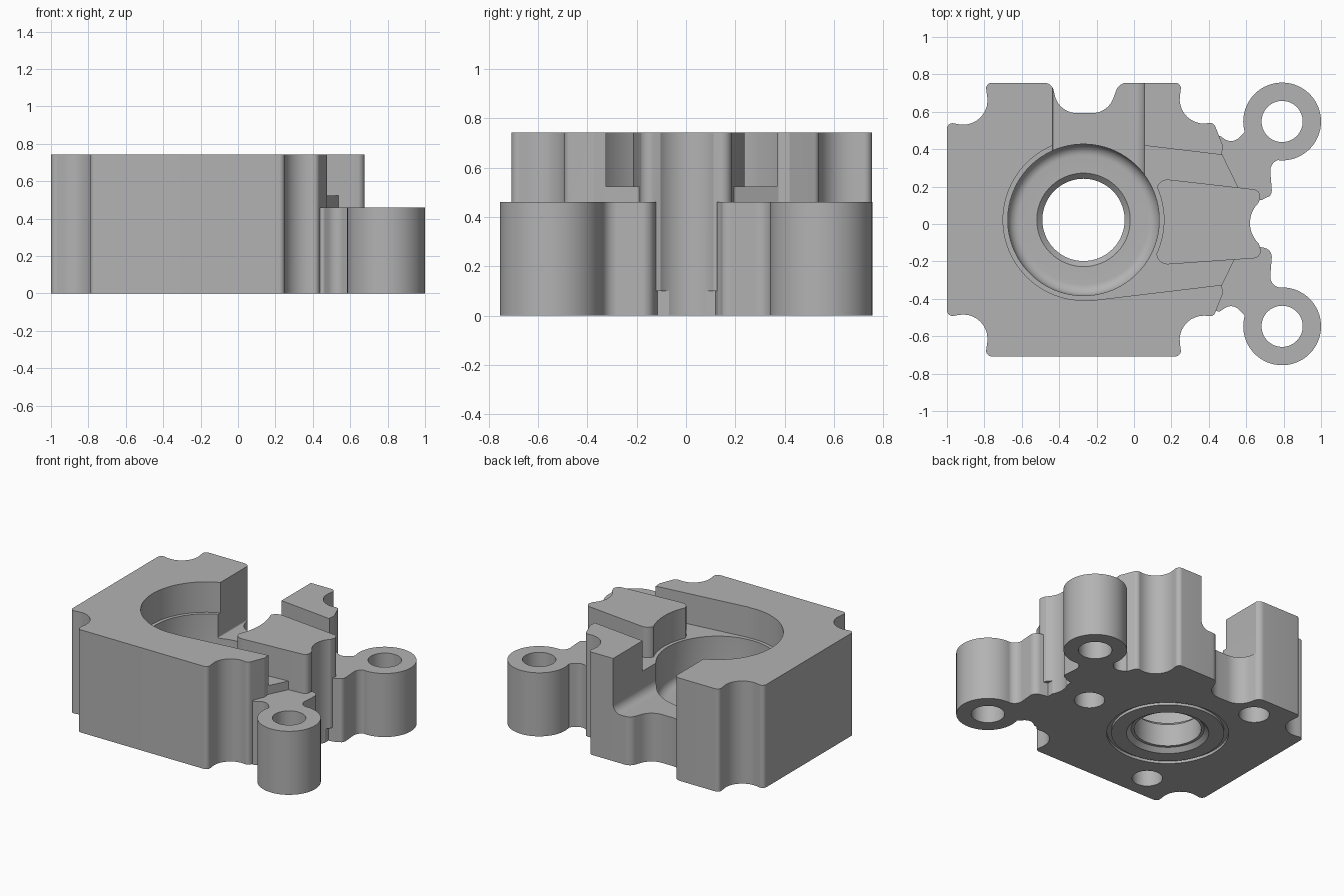
import bpy, bmesh
from math import radians, cos, sin, pi
from mathutils import Vector, Matrix

cube = bpy.data.objects.get("Cube")
if cube:
    bpy.data.objects.remove(cube, do_unlink=True)

grey = bpy.data.materials.new("machined grey")
grey.use_nodes = True
grey.diffuse_color = (0.45, 0.45, 0.45, 1)
grey.node_tree.nodes["Principled BSDF"].inputs["Base Color"].default_value = grey.diffuse_color

TOP, LUG_TOP, CHANNEL = 0.743, 0.46, 0.523
BORE = Vector((-0.27, 0.022))


def rounded(points, steps=10):
    """Round the corners of a closed outline; each point is (x, y[, radius])."""
    out, n = [], len(points)
    for i, p in enumerate(points):
        c = Vector(p[:2])
        if len(p) < 3:
            out.append(c)
            continue
        a = (Vector(points[i - 1][:2]) - c).normalized()
        b = (Vector(points[(i + 1) % n][:2]) - c).normalized()
        half = a.angle(b) / 2
        mid = c + (a + b).normalized() * (p[2] / sin(half))
        start = c + a * (p[2] / sin(half) * cos(half)) - mid
        end = c + b * (p[2] / sin(half) * cos(half)) - mid
        sweep = start.angle_signed(end)
        out += [mid + Matrix.Rotation(-sweep * k / steps, 2) @ start for k in range(steps + 1)]
    return out


def mirrored(half, axis_y):
    """Complete an outline by reflecting it across a line of constant y."""
    return half + [(p[0], 2 * axis_y - p[1], *p[2:]) for p in reversed(half)]


def finish(name, bm):
    bmesh.ops.recalc_face_normals(bm, faces=bm.faces)
    mesh = bpy.data.meshes.new(name)
    bm.to_mesh(mesh)
    bm.free()
    mesh.materials.append(grey)
    obj = bpy.data.objects.new(name, mesh)
    bpy.context.collection.objects.link(obj)
    return obj


def prism(name, outline, z0, z1):
    bm = bmesh.new()
    face = bm.faces.new([bm.verts.new((p[0], p[1], z0)) for p in outline])
    top = bmesh.ops.extrude_face_region(bm, geom=[face])["geom"]
    bmesh.ops.translate(bm, vec=(0, 0, z1 - z0), verts=[v for v in top if isinstance(v, bmesh.types.BMVert)])
    return finish(name, bm)


def lathe(name, profile, centre, steps=96):
    """Revolve a closed (radius, z) profile about a vertical axis."""
    bm = bmesh.new()
    verts = [bm.verts.new((r, 0, z)) for r, z in profile]
    edges = [bm.edges.new((verts[i - 1], verts[i])) for i in range(len(verts))]
    bmesh.ops.spin(bm, geom=verts + edges, axis=(0, 0, 1), cent=(0, 0, 0),
                   angle=2 * pi, steps=steps, use_duplicate=False)
    bmesh.ops.remove_doubles(bm, verts=bm.verts, dist=1e-5)
    bmesh.ops.dissolve_degenerate(bm, edges=bm.edges, dist=1e-6)
    bmesh.ops.translate(bm, vec=(centre[0], centre[1], 0), verts=bm.verts)
    return finish(name, bm)


def disc(name, centre, r, z0, z1, n=64):
    ring = [(centre[0] + r * cos(2 * pi * i / n), centre[1] + r * sin(2 * pi * i / n)) for i in range(n)]
    return prism(name, ring, z0, z1)


def combine(target, other, operation):
    mod = target.modifiers.new(operation, "BOOLEAN")
    mod.operation, mod.object, mod.solver = operation, other, "EXACT"
    bpy.context.view_layer.objects.active = target
    bpy.ops.object.modifier_apply(modifier=mod.name)
    bpy.data.objects.remove(other, do_unlink=True)


# Main block: scalloped corners and a scalloped back edge
side = [(-1, 0.545, 0.03), (-0.76, 0.50, 0.13), (-0.795, 0.755, 0.03)]
back_scallop = [(-0.44, 0.755, 0.05), (-0.40, 0.593, 0.12), (-0.14, 0.593, 0.12), (-0.08, 0.755, 0.06)]
right = [(0.255, 0.755, 0.03), (0.22, 0.50, 0.13), (0.425, 0.545, 0.03), (0.475, 0.42),
         (0.47, 0.375), (0.56, 0.19)]
front = mirrored(side + right, 0.0235)[len(side + right):]
body = prism("housing", rounded(side + back_scallop + right + front), 0, TOP)

# Flared channel opening to the right of the pocket
combine(body, prism("flare_cutter", mirrored([(-0.22, 0.452), (0.9, 0.318)], 0.022), CHANNEL, 1), "DIFFERENCE")

# Central island
island = [(0.12, 0.245, 0.06), (0.69, 0.18, 0.04), (0.66, 0.1),
          (0.66, -0.08), (0.69, -0.18, 0.04), (0.12, -0.22, 0.06)]
combine(body, prism("island", rounded(island), 0.1, TOP), "UNION")

# Lug plate and the two lugs
plate = [(0.40, 0.45), (0.455, 0.475, 0.02), (0.525, 0.425, 0.06), (0.60, 0.50), (0.79, 0.55), (0.84, 0.36),
         (0.725, 0.33, 0.06), (0.74, 0.14, 0.05), (0.64, 0.12)]
combine(body, prism("lug_plate", rounded(mirrored(plate, 0.002)), 0, LUG_TOP), "UNION")
lugs = [(0.792, 0.548), (0.792, -0.547)]
for spot in lugs:
    combine(body, disc("lug", spot, 0.208, 0, LUG_TOP), "UNION")
for spot in lugs:
    combine(body, disc("lug_hole_cutter", spot, 0.11, -1, 1), "DIFFERENCE")
combine(body, disc("end_scallop_cutter", (0.77, 0.005), 0.15, -1, 1), "DIFFERENCE")

# Stepped bearing pocket with a filleted floor and chamfered through hole
floor, fillet = 0.22, 0.06
curve = [(0.345 + fillet * sin(a), floor + fillet * (1 - cos(a))) for a in [pi / 2 * k / 8 for k in range(9)]]
pocket = ([(0, -0.1), (0.27, -0.1), (0.27, 0.0), (0.24, 0.03), (0.22, 0.03), (0.22, floor - 0.03), (0.25, floor)]
          + curve + [(0.405, CHANNEL), (0.43, CHANNEL), (0.43, 1), (0, 1)])
combine(body, lathe("pocket_cutter", pocket, BORE), "DIFFERENCE")

# Back channel with a filleted floor, open to the rear
channel = prism("back_channel_cutter", rounded([(-0.435, 1), (-0.435, 0.35, 0.01), (0.055, 0.35, 0.06), (0.055, 1)]),
                -1, -0.2)
channel.data.transform(Matrix.Rotation(radians(90), 4, "X"))
combine(body, channel, "DIFFERENCE")

# Underside: shallow ring groove and three blind holes
groove = [(0.37, -0.1), (0.40, -0.1), (0.40, 0.02), (0.37, 0.02)]
combine(body, lathe("groove_cutter", groove, BORE), "DIFFERENCE")
for spot in [(0.40, 0.022), (-0.55, 0.57), (-0.55, -0.52)]:
    combine(body, disc("blind_hole_cutter", spot, 0.10, -1, 0.3), "DIFFERENCE")

# Smooth curved walls, keep machined edges crisp
bpy.ops.object.select_all(action="DESELECT")
body.select_set(True)
bpy.context.view_layer.objects.active = body
bpy.ops.object.shade_smooth_by_angle(angle=radians(25))
